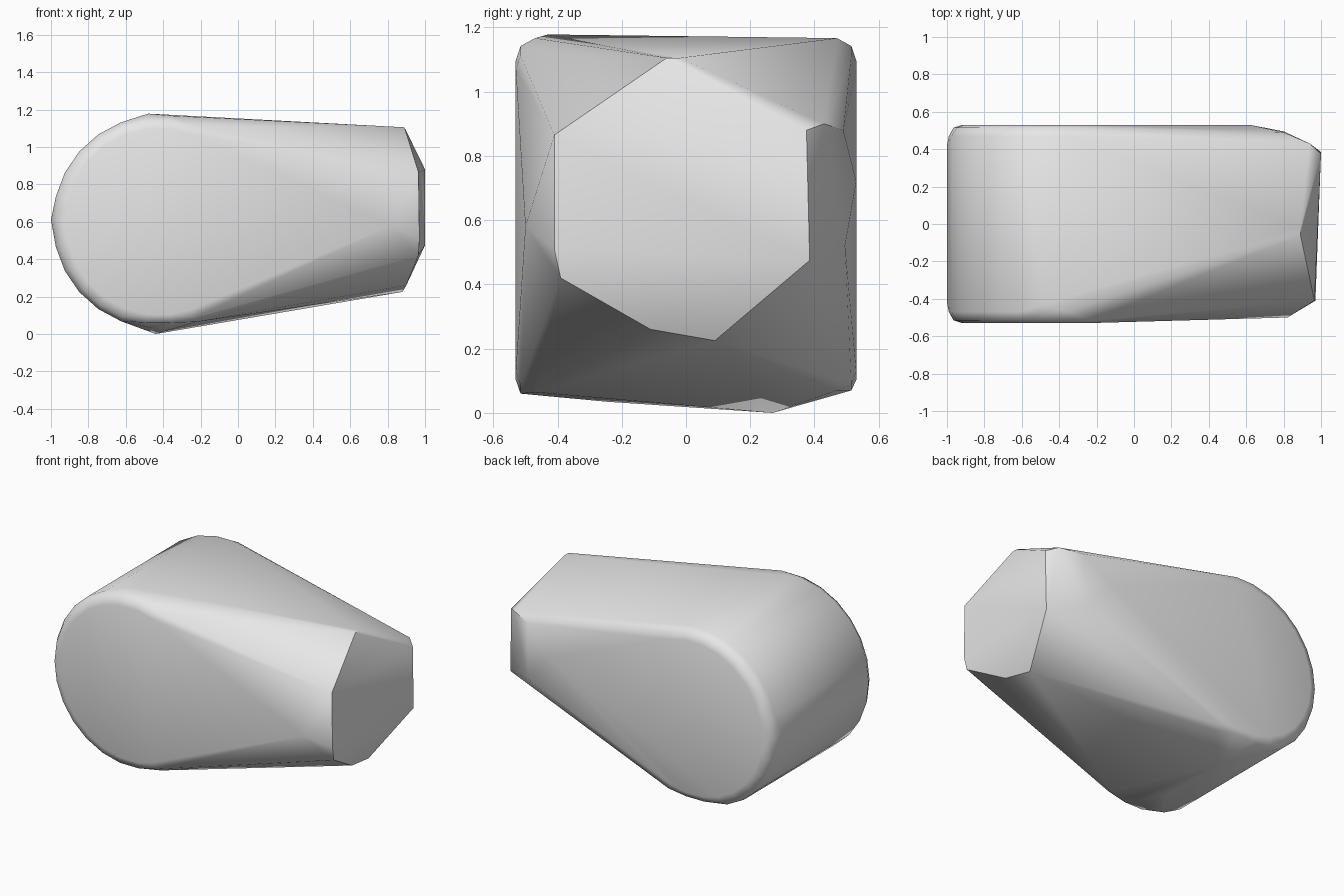
import bpy
import bmesh
from math import sin, cos, radians

old = bpy.data.objects.get("Cube")
if old:
    bpy.data.objects.remove(old, do_unlink=True)

grey = bpy.data.materials.new("plain grey")
grey.use_nodes = True
grey.diffuse_color = (0.8, 0.8, 0.8, 1)
grey.node_tree.nodes["Principled BSDF"].inputs["Base Color"].default_value = (0.8, 0.8, 0.8, 1)


def arc(y, radius, floor=0.0, steps=16):
    """Rounded end: an arc of points in the xz plane at depth y."""
    pts = []
    for i in range(steps + 1):
        a = radians(70 + 220 * i / steps)
        pts.append((-0.42 + radius * cos(a), y, max(floor, 0.6 + radius * sin(a))))
    return pts


# Rounded drum end with softened rims
points = []
for y, radius in ((0.53, 0.50), (0.515, 0.545), (0.47, 0.57)):
    points += arc(y, radius, 0.07) + arc(-y, radius, 0.06)
points += [(-1, -0.42, 0.61), (-1, 0.42, 0.61), (-0.48, -0.43, 1.178)]

# Low ridge under the drum
points += [(-0.44, 0.27, 0.0), (-0.47, -0.25, 0.035)]

# Facetted narrow end
points += [
    (0.89, -0.02, 1.105), (0.89, -0.06, 1.105),
    (0.965, -0.41, 0.865), (0.97, -0.41, 0.51), (0.965, -0.39, 0.42),
    (0.90, -0.11, 0.26), (0.88, 0.09, 0.225),
    (1.0, 0.385, 0.475), (1.0, 0.375, 0.88), (0.94, 0.43, 0.90),
]

# Side bulges just behind the narrow end
points += [(0.82, -0.5, 0.58), (0.62, 0.53, 0.72), (0.8, 0.495, 0.52), (0.8, 0.49, 0.88)]

# Stretch one skin over all the points
bm = bmesh.new()
for p in points:
    bm.verts.new(p)
hull = bmesh.ops.convex_hull(bm, input=bm.verts[:])
inner = {g for g in hull["geom_interior"] + hull["geom_unused"]
         if isinstance(g, bmesh.types.BMVert)}
bmesh.ops.delete(bm, geom=list(inner), context="VERTS")
bmesh.ops.remove_doubles(bm, verts=bm.verts[:], dist=0.004)
bmesh.ops.dissolve_limit(bm, angle_limit=radians(1), verts=bm.verts[:], edges=bm.edges[:])
bmesh.ops.recalc_face_normals(bm, faces=bm.faces[:])

mesh = bpy.data.meshes.new("rounded_block")
bm.to_mesh(mesh)
bm.free()
mesh.materials.append(grey)
block = bpy.data.objects.new("rounded_block", mesh)
bpy.context.collection.objects.link(block)

# Soft shading with crisp edges around the narrow end
bpy.ops.object.select_all(action="DESELECT")
block.select_set(True)
bpy.context.view_layer.objects.active = block
bpy.ops.object.shade_smooth_by_angle(angle=radians(45))
